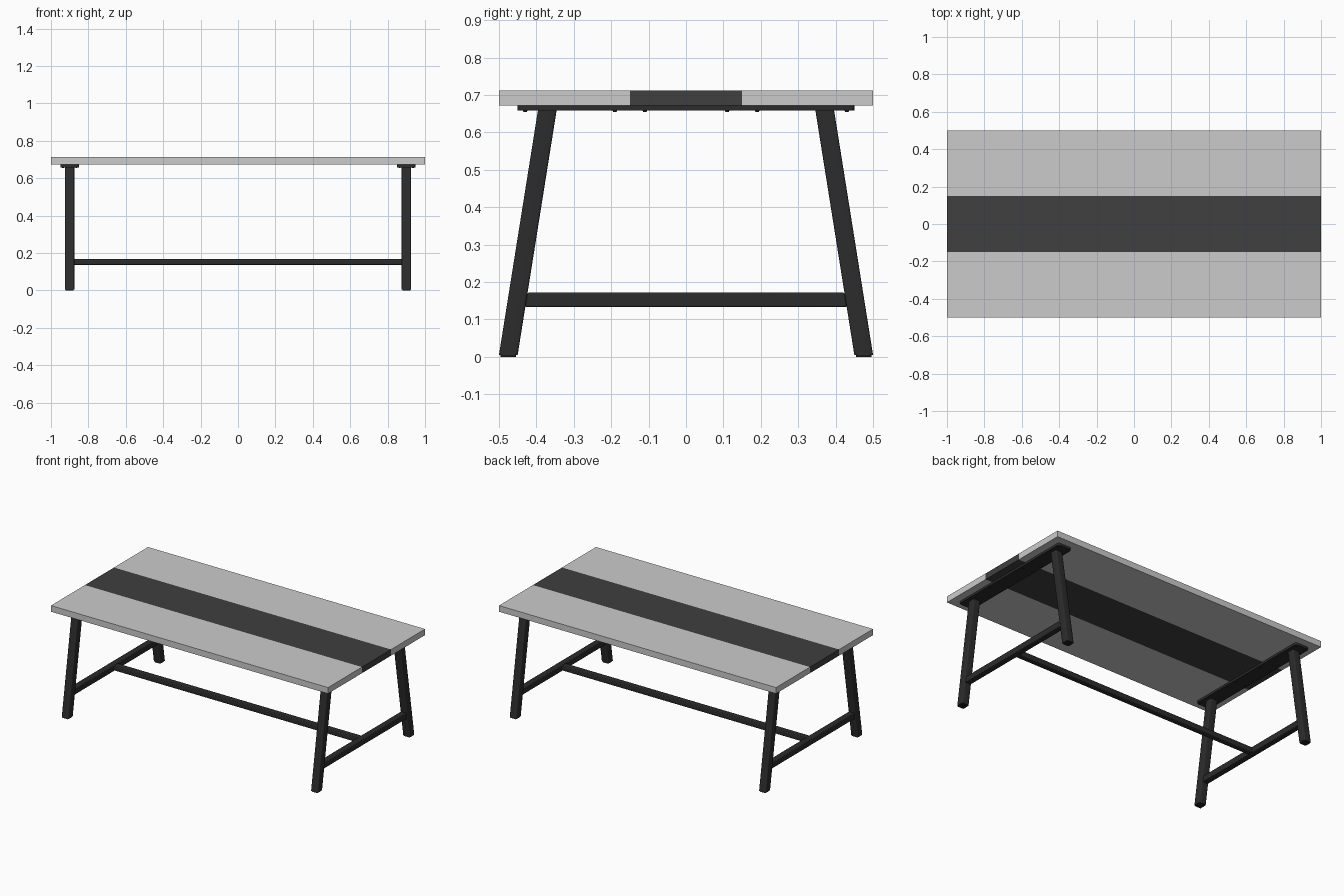
import bpy, bmesh
from mathutils import Matrix, Vector

if "Cube" in bpy.data.objects:
    bpy.data.objects.remove(bpy.data.objects["Cube"])


def material(name, v):
    m = bpy.data.materials.new(name)
    m.diffuse_color = (v, v, v, 1)
    m.use_nodes = True
    m.node_tree.nodes["Principled BSDF"].inputs["Base Color"].default_value = m.diffuse_color
    return m


STEEL = material("dark_steel", 0.025)
INLAY = material("dark_inlay", 0.05)
RUBBER = material("black_rubber", 0.012)


def finish(name, bm, mat):
    bmesh.ops.recalc_face_normals(bm, faces=bm.faces)
    me = bpy.data.meshes.new(name)
    bm.to_mesh(me)
    bm.free()
    ob = bpy.data.objects.new(name, me)
    bpy.context.collection.objects.link(ob)
    if mat:
        me.materials.append(mat)
    return ob


def box(name, lo, hi, mat=None, axis=None, radius=0, warp=None):
    """Box between two corners; edges along axis rounded; warp moves each vertex."""
    lo, hi = Vector(lo), Vector(hi)
    bm = bmesh.new()
    bmesh.ops.create_cube(bm, size=1, matrix=Matrix.Translation((lo + hi) / 2)
                          @ Matrix.Diagonal((hi - lo).to_4d()))
    if radius:
        edges = [e for e in bm.edges
                 if abs((e.verts[0].co - e.verts[1].co)[axis]) > 1e-5]
        bmesh.ops.bevel(bm, geom=edges, offset=radius, segments=4,
                        profile=0.5, affect='EDGES')
    if warp:
        for v in bm.verts:
            warp(v.co)
    return finish(name, bm, mat)


def leg_y(z):
    # centre line of a splayed leg
    return 0.475 - 0.104 * (z - 0.005) / 0.653


# table top: two pale boards with a dark centre board
box("front_board", (-1, -0.5, 0.672), (1, -0.15, 0.712))
box("back_board", (-1, 0.15, 0.672), (1, 0.5, 0.712))
box("centre_board", (-1, -0.15, 0.672), (1, 0.15, 0.712), INLAY)

for sx, side in ((-1, "left"), (1, "right")):
    x = 0.9 * sx

    # mounting plate under the top
    box(side + "_plate", (x - 0.05, -0.45, 0.658), (x + 0.05, 0.45, 0.672),
        STEEL, 2, 0.015)

    # screw heads under the plate
    bm = bmesh.new()
    for y in (-0.43, -0.19, -0.11, 0.11, 0.19, 0.43):
        for dx in (-0.035, 0.035):
            bmesh.ops.create_cone(bm, cap_ends=True, segments=12,
                                  radius1=0.004, radius2=0.006, depth=0.004,
                                  matrix=Matrix.Translation((x + dx, y, 0.656)))
    finish(side + "_screws", bm, STEEL)

    for sy, end in ((-1, "front"), (1, "back")):
        # splayed square tube leg
        def splay(co, sy=sy):
            co.y += sy * leg_y(co.z)
        box(f"{side}_{end}_leg", (x - 0.025, -0.025, 0.005),
            (x + 0.025, 0.025, 0.658), STEEL, 2, 0.006, splay)
        # foot plug
        box(f"{side}_{end}_foot", (x - 0.021, sy * 0.475 - 0.021, 0),
            (x + 0.021, sy * 0.475 + 0.021, 0.005), RUBBER, 2, 0.005)

    # cross bar, ends cut to the leg slope
    def trim(co):
        co.y *= leg_y(co.z) - 0.025
    bar = box(side + "_cross_bar", (x - 0.02, -1, 0.133), (x + 0.02, 1, 0.172),
              STEEL, None, 0, trim)
    bevel = bar.modifiers.new("rounded", 'BEVEL')
    bevel.width = 0.004
    bevel.segments = 2

# long stretcher between the two cross bars
box("stretcher", (-0.88, -0.02, 0.136), (0.88, 0.02, 0.169), STEEL, 0, 0.005)

# smooth rounded corners, keep flats crisp
for ob in bpy.context.collection.objects:
    ob.select_set(True)
    bpy.context.view_layer.objects.active = ob
bpy.ops.object.shade_smooth_by_angle()
